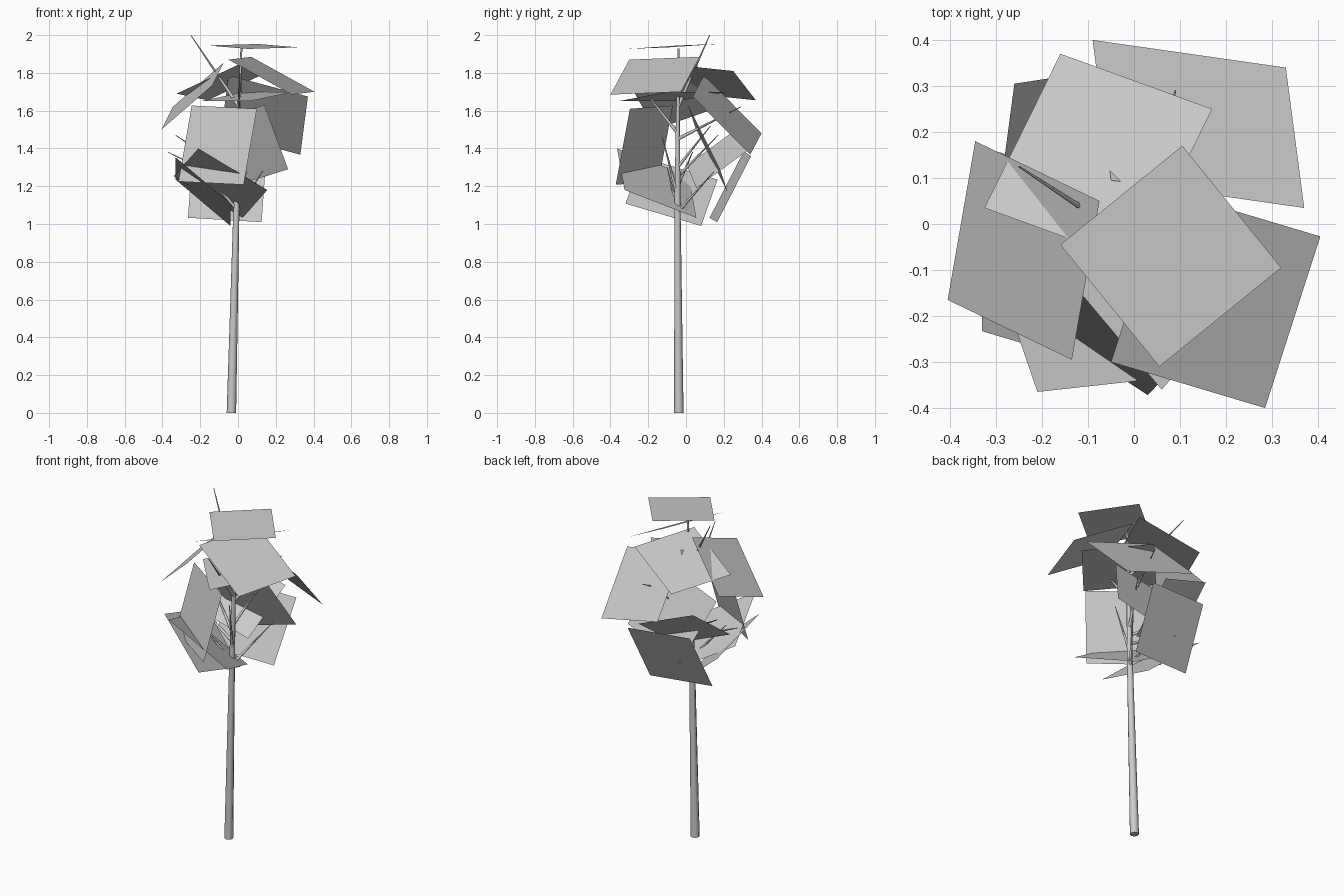
import bpy
import bmesh
from math import cos, sin, tau
from mathutils import Vector

if "Cube" in bpy.data.objects:
    bpy.data.objects.remove(bpy.data.objects["Cube"])

grey = bpy.data.materials.new("pale grey")
grey.diffuse_color = (0.6, 0.6, 0.6, 1)
grey.use_nodes = True
grey.node_tree.nodes["Principled BSDF"].inputs["Base Color"].default_value = grey.diffuse_color
CROWN_CENTRE = Vector((0, 0, 1.42))


def finish(name, bm):
    mesh = bpy.data.meshes.new(name)
    bm.to_mesh(mesh)
    bm.free()
    mesh.materials.append(grey)
    obj = bpy.data.objects.new(name, mesh)
    bpy.context.collection.objects.link(obj)


def limb(name, points, radii, sides):
    """Tapered smooth tube through the points, with flat closed ends."""
    bm = bmesh.new()
    axis = (points[-1] - points[0]).normalized()
    a = axis.orthogonal().normalized()
    b = axis.cross(a)
    angles = [i * tau / sides for i in range(sides)]
    rings = [[bm.verts.new(p + r * (a * cos(t) + b * sin(t))) for t in angles]
             for p, r in zip(points, radii)]
    for low, high in zip(rings, rings[1:]):
        for i in range(sides):
            j = (i + 1) % sides
            bm.faces.new((low[i], low[j], high[j], high[i])).smooth = True
    bm.faces.new(rings[0][::-1])
    bm.faces.new(rings[-1])
    finish(name, bm)


def leaf_card(name, corner, mid, end):
    """Flat square panel from three corners, facing out of the crown."""
    c, m, e = Vector(corner), Vector(mid), Vector(end)
    bm = bmesh.new()
    face = bm.faces.new([bm.verts.new(p) for p in (c, m, e, c + e - m)])
    face.normal_update()
    if face.normal.dot((c + e) / 2 - CROWN_CENTRE) < 0:
        face.normal_flip()
    finish(name, bm)


# Trunk, leaning slightly and thinning to the top
trunk = [Vector(p) for p in ((-0.035, -0.038, 0), (-0.008, -0.045, 1.1),
                             (0.005, -0.043, 1.6), (0.018, -0.04, 1.93))]
limb("trunk", trunk, (0.025, 0.016, 0.010, 0.005), 8)


def trunk_point(z):
    for p, q in zip(trunk, trunk[1:]):
        if z <= q.z:
            return p.lerp(q, (z - p.z) / (q.z - p.z))


# Branches: height on the trunk, then tip
branches = [
    (1.62, (-0.25, 0.125, 2.0)),
    (1.15, (0.03, -0.125, 1.46)),
    (1.48, (0.01, -0.295, 1.80)),
    (1.30, (0.08, 0.13, 1.52)),
    (1.06, (0.13, 0.15, 1.28)),
    (1.25, (-0.33, 0.17, 1.47)),
    (1.20, (-0.37, 0.035, 1.38)),
    (1.08, (-0.20, -0.10, 1.30)),
    (1.45, (0.09, 0.29, 1.62)),
]
for n, (z, tip) in enumerate(branches, 1):
    limb(f"branch_{n}", [trunk_point(z), Vector(tip)], (0.010, 0.002), 6)

# Leaf panels of the crown, from the top down
cards = [
    ((-0.16, -0.045, 1.945), (0.105, 0.17, 1.953), (0.32, -0.095, 1.935)),
    ((-0.325, 0.035, 1.69), (-0.16, 0.37, 1.655), (0.17, 0.25, 1.81)),
    ((-0.345, 0.18, 1.62), (-0.405, -0.165, 1.50), (-0.135, -0.295, 1.735)),
    ((-0.09, 0.40, 1.48), (0.33, 0.34, 1.367), (0.37, 0.035, 1.675)),
    ((0.405, -0.027, 1.70), (0.285, -0.40, 1.685), (-0.05, -0.30, 1.87)),
    ((-0.20, -0.05, 1.65), (0.06, -0.36, 1.65), (0.30, -0.09, 1.70)),
    ((0.03, -0.372, 1.208), (0.10, -0.297, 1.61), (-0.245, -0.07, 1.627)),
    ((-0.21, -0.365, 1.40), (0.155, -0.325, 1.18), (0.025, 0.055, 1.033)),
    ((-0.04, -0.32, 1.108), (-0.04, 0.08, 0.99), (-0.33, 0.167, 1.235)),
    ((-0.265, 0.125, 1.033), (0.125, 0.165, 1.01), (0.15, 0.345, 1.36)),
    ((0.14, 0.01, 1.63), (0.265, 0.18, 1.29), (-0.115, 0.22, 1.17)),
    ((0.07, 0.355, 1.41), (-0.26, 0.305, 1.53), (-0.30, 0.005, 1.31)),
]
for n, card in enumerate(cards, 1):
    leaf_card(f"leaf_panel_{n}", *card)
